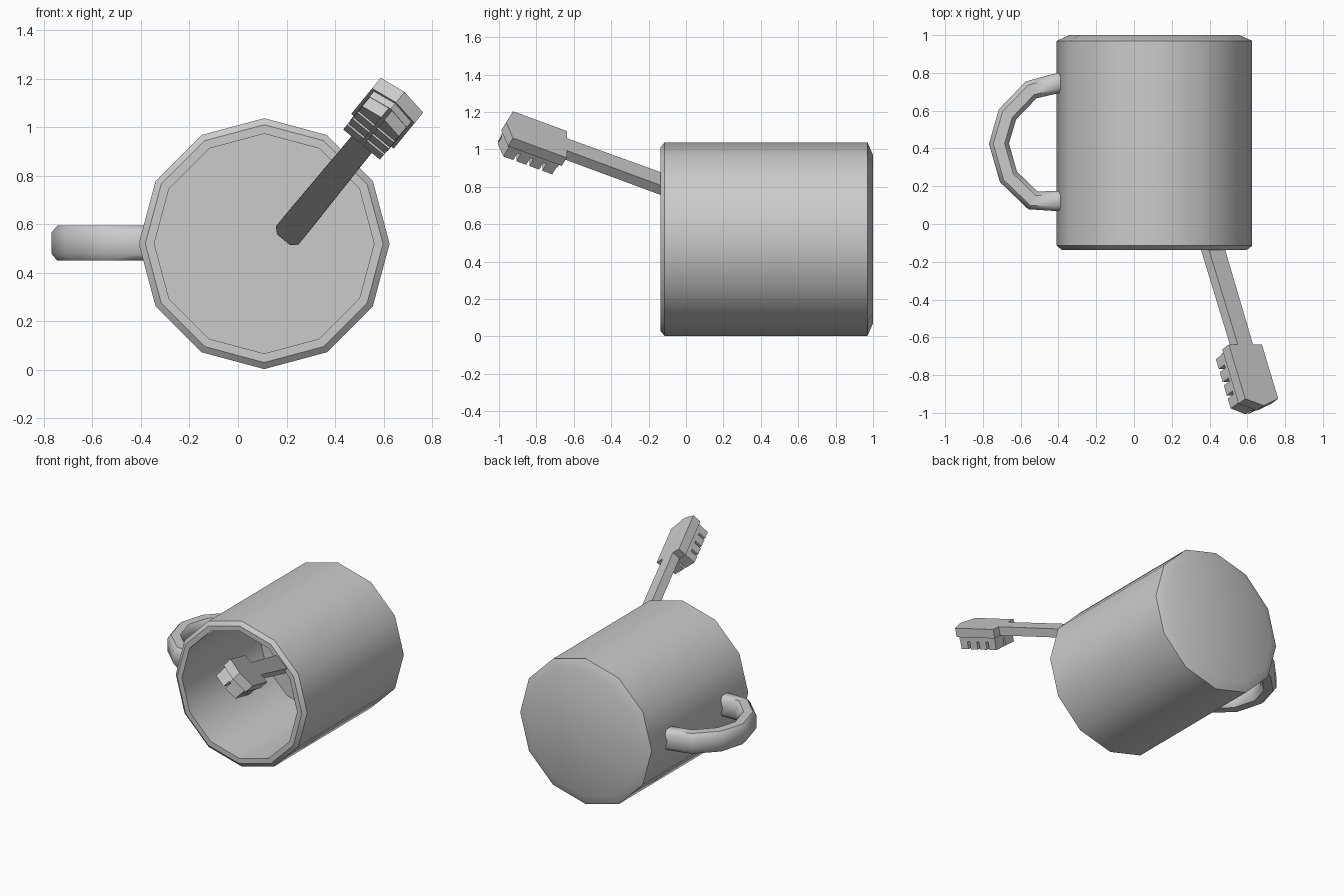
import bpy, bmesh
from math import sin, cos, radians, pi
from mathutils import Vector, Matrix

if "Cube" in bpy.data.objects:
    bpy.data.objects.remove(bpy.data.objects["Cube"])


def finish(name, bm, smooth_angle=None):
    bmesh.ops.recalc_face_normals(bm, faces=bm.faces)
    me = bpy.data.meshes.new(name)
    bm.to_mesh(me)
    bm.free()
    ob = bpy.data.objects.new(name, me)
    bpy.context.collection.objects.link(ob)
    if smooth_angle:
        bpy.ops.object.select_all(action='DESELECT')
        ob.select_set(True)
        bpy.context.view_layer.objects.active = ob
        bpy.ops.object.shade_smooth_by_angle(angle=radians(smooth_angle))
    return ob


def skin(bm, rings):
    """Join equal-length rings of points into a capped tube."""
    loops = [[bm.verts.new(p) for p in ring] for ring in rings]
    n = len(loops[0])
    for a, b in zip(loops, loops[1:]):
        for i in range(n):
            j = (i + 1) % n
            bm.faces.new((a[i], a[j], b[j], b[i]))
    bm.faces.new(loops[0])
    bm.faces.new(loops[-1])


# Mug body: twelve-sided lathe about the y axis, lying on its side
CX, CZ = 0.108, 0.52
profile = [(0.45, 1.0), (0.517, 0.97), (0.517, -0.115), (0.49, -0.137),
           (0.453, -0.137), (0.453, 0.72)]
bm = bmesh.new()
skin(bm, [[(CX + r * sin(k * pi / 6), y, CZ + r * cos(k * pi / 6))
           for k in range(12)] for r, y in profile])
finish("mug_body", bm, 35)

# Mug handle: chamfered section swept along a bent path
path = [Vector((x, y, 0.522)) for x, y in
        [(-0.375, 0.75), (-0.42, 0.742), (-0.545, 0.71), (-0.67, 0.58), (-0.715, 0.425),
         (-0.665, 0.25), (-0.535, 0.125), (-0.42, 0.122), (-0.375, 0.122)]]
section = [(0.053, 0.045), (0.03, 0.072), (-0.03, 0.072), (-0.053, 0.045),
           (-0.053, -0.045), (-0.03, -0.072), (0.03, -0.072), (0.053, -0.045)]
rings = []
for i, p in enumerate(path):
    t = (path[min(i + 1, len(path) - 1)] - path[max(i - 1, 0)]).normalized()
    side = t.cross(Vector((0, 0, 1)))
    rings.append([p + side * a + Vector((0, 0, b)) for a, b in section])
bm = bmesh.new()
skin(bm, rings)
finish("mug_handle", bm, 50)

# Brush frame: local x = width, y = toward the tip, z = toward the bristles
w = Vector((0.774, 0, -0.633)).normalized()
d = Vector((0.271, -0.904, 0.331)).normalized()
b = w.cross(d)
frame = Matrix((w, d, b)).transposed().to_4x4()
frame.translation = (0.676, -0.925, 1.132)


def prism(bm, outline, z0, z1):
    skin(bm, [[frame @ Vector((x, y, z)) for x, y in outline] for z in (z0, z1)])


def head_outline(hw, back, front, tip):
    return [(-hw, back), (hw, back), (hw, front), (0, tip), (-hw, front)]


# Brush stem
bm = bmesh.new()
half = [(0.052, -0.31), (0.06, -1.62), (0.035, -1.675)]
prism(bm, half + [(-x, y) for x, y in reversed(half)], 0, 0.06)
finish("brush_stem", bm)

# Brush head and the bristle base
bm = bmesh.new()
prism(bm, head_outline(0.113, -0.318, 0, 0.04), 0, 0.062)
finish("brush_head", bm)
bm = bmesh.new()
prism(bm, head_outline(0.1, -0.306, -0.012, 0.028), 0.06, 0.094)
finish("bristle_base", bm)

# Bristle tufts: two columns of four, the last row following the pointed tip
bm = bmesh.new()
for row in range(4):
    y0 = -0.302 + row * 0.077
    y1 = y0 + 0.058
    slope = 0.034 if row == 3 else 0
    for s in (-1, 1):
        prism(bm, [(s * 0.008, y0), (s * 0.098, y0), (s * 0.098, y1),
                   (s * 0.008, y1 + slope)], 0.09, 0.148)
finish("bristles", bm)
